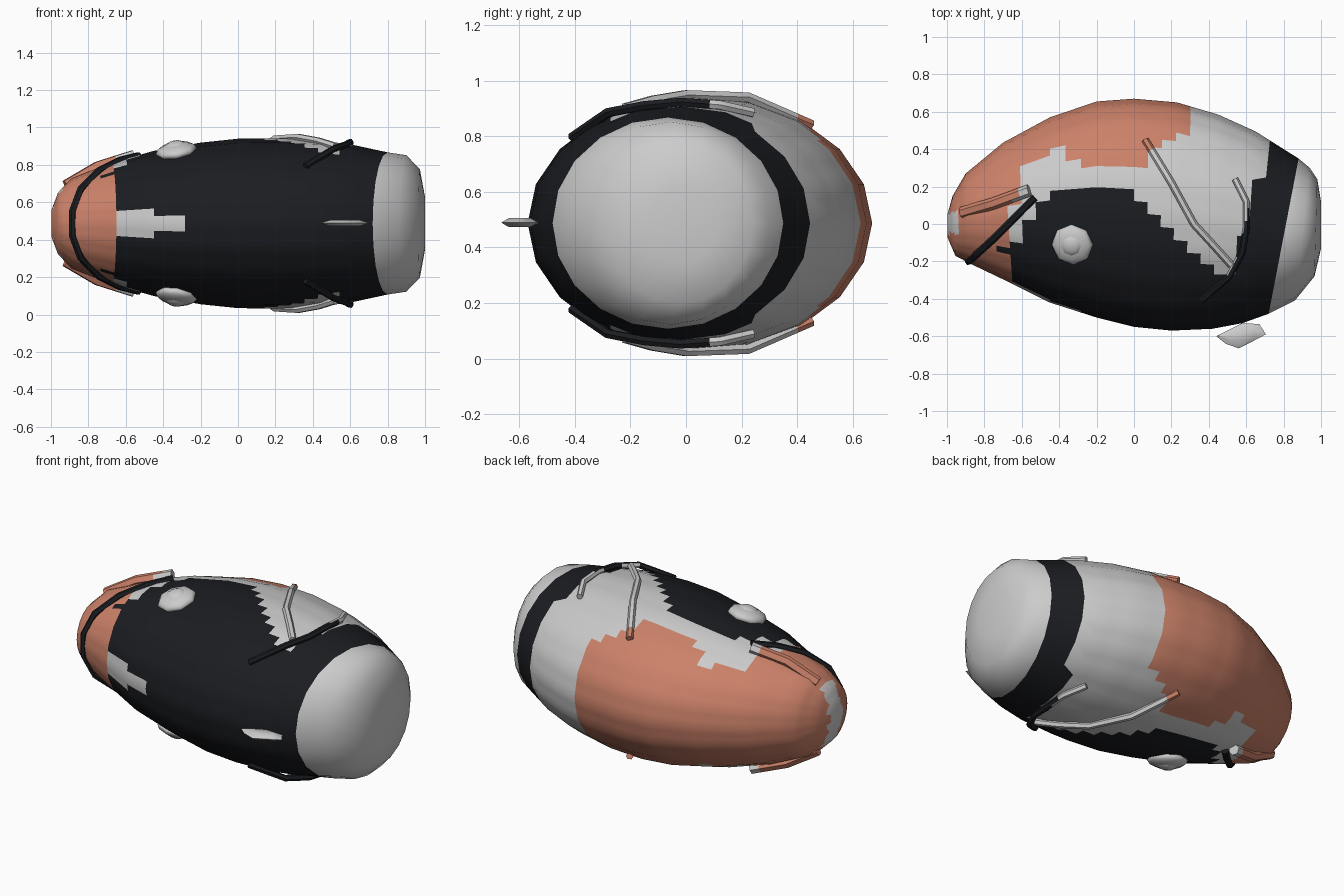
import bpy, bmesh, math
from mathutils import Vector

if "Cube" in bpy.data.objects:
    bpy.data.objects.remove(bpy.data.objects["Cube"])

ZC = 0.487
N = 20

def mat(name, c):
    m = bpy.data.materials.new(name)
    m.diffuse_color = (*c, 1)
    m.use_nodes = True
    m.node_tree.nodes["Principled BSDF"].inputs["Base Color"].default_value = m.diffuse_color
    return m

PALETTE = [mat("dark", (0.011, 0.012, 0.015)), mat("pale", (0.8, 0.8, 0.8)),
           mat("terracotta", (0.6, 0.22, 0.14))]

def lerp(x, pts):
    if x <= pts[0][0]:
        return pts[0][1]
    for (a, u), (b, v) in zip(pts, pts[1:]):
        if x <= b:
            return u + (v - u) * (x - a) / (b - a)
    return pts[-1][1]

# Boundaries of the painted patches, as y for a given x
PALE = [(-0.65, -0.12), (-0.55, 0.05), (-0.45, 0.16), (-0.3, 0.2), (0, 0.18), (0.2, -0.08),
        (0.45, -0.28), (0.53, -0.25), (0.62, 0.1), (0.68, 0.3), (0.76, 0.56)]
TERRA = [(-0.66, -0.12), (-0.62, 0.32), (-0.4, 0.4), (-0.25, 0.32), (0, 0.3),
         (0.1, 0.38), (0.28, 0.5), (0.36, 0.7)]

def colour(p):
    x, y, w = p.x, p.y, abs(p.z - ZC)
    if x < -0.93 and -0.05 < y < 0.06:
        return 1
    if y < 0.1 and x < -0.25 and w < 0.25:
        if x < -0.64:
            return 2
        if w < 0.06:
            return 1
    if y > lerp(x, TERRA):
        return 2
    return 1 if y > lerp(x, PALE) else 0

def paint(me):
    for m in PALETTE:
        me.materials.append(m)
    for f in me.polygons:
        f.material_index = colour(f.center)

def add(name, me, angle=50):
    ob = bpy.data.objects.new(name, me)
    bpy.context.collection.objects.link(ob)
    bpy.ops.object.select_all(action='DESELECT')
    ob.select_set(True)
    bpy.context.view_layer.objects.active = ob
    bpy.ops.object.shade_smooth_by_angle(angle=math.radians(angle))
    return ob

def loft(name, rings, painted, cuts):
    """Ring = back point (x, y), front point (x, y), half height."""
    bm = bmesh.new()
    loops = []
    for xb, yb, xf, yf, h in rings:
        c, d = Vector(((xb + xf) / 2, (yb + yf) / 2)), Vector(((xb - xf) / 2, (yb - yf) / 2))
        loop = []
        for i in range(N):
            a = math.tau * i / N
            q = c + d * math.cos(a)
            loop.append(bm.verts.new((q.x, q.y, ZC + h * math.sin(a))))
        loops.append(loop)
    for p, q in zip(loops, loops[1:]):
        for i in range(N):
            j = (i + 1) % N
            bm.faces.new((p[i], p[j], q[j], q[i]))
    bm.faces.new(loops[0])
    bm.faces.new(loops[-1])
    bmesh.ops.recalc_face_normals(bm, faces=bm.faces)
    if cuts:
        edges = [e for e in bm.edges if all(len(f.verts) == 4 for f in e.link_faces)]
        bmesh.ops.subdivide_edges(bm, edges=edges, cuts=cuts, use_grid_fill=True, smooth=0)
    me = bpy.data.meshes.new(name)
    bm.to_mesh(me)
    bm.free()
    if painted:
        paint(me)
    return add(name, me)

# Egg-shaped body and the end cap on its slanted rim
rim = (0.88, 0.35, 0.72, -0.48, 0.38)
loft("body", [(-0.998, 0.05, -0.998, -0.07, 0.07), (-0.97, 0.15, -0.955, -0.17, 0.165),
              (-0.9, 0.27, -0.88, -0.21, 0.24), (-0.7, 0.435, -0.65, -0.32, 0.325),
              (-0.45, 0.57, -0.45, -0.42, 0.388), (-0.2, 0.655, -0.2, -0.5, 0.432),
              (0, 0.67, 0, -0.55, 0.453), (0.23, 0.65, 0.2, -0.57, 0.455),
              (0.45, 0.585, 0.42, -0.56, 0.445), (0.65, 0.495, 0.58, -0.53, 0.42), rim], True, 2)
loft("end_cap", [rim, (0.94, 0.3, 0.86, -0.41, 0.365), (0.98, 0.24, 0.965, -0.28, 0.29),
                 (1.0, 0.12, 1.0, -0.13, 0.14)], False, 0)

# Ridges lying on the skin
def tube(name, pts, r, dark=False):
    path = []
    for a, b in zip(pts, pts[1:]):
        path += [Vector(a).lerp(Vector(b), k / 4) for k in range(4)]
    path.append(Vector(pts[-1]))
    cu = bpy.data.curves.new(name, 'CURVE')
    cu.dimensions = '3D'
    cu.bevel_depth, cu.bevel_resolution, cu.use_fill_caps = r, 1, True
    sp = cu.splines.new('POLY')
    sp.points.add(len(path) - 1)
    for s, p in zip(sp.points, path):
        s.co = (*p, 1)
    tmp = bpy.data.objects.new(name + "_path", cu)
    bpy.context.collection.objects.link(tmp)
    dg = bpy.context.evaluated_depsgraph_get()
    me = bpy.data.meshes.new_from_object(tmp.evaluated_get(dg))
    bpy.data.objects.remove(tmp)
    me.materials.clear()
    paint(me)
    if dark:
        for f in me.polygons:
            f.material_index = 0
    add(name, me)

def flip(pts):
    return [(x, y, 2 * ZC - z) for x, y, z in pts]

LONG = [(0.06, 0.45, 0.84), (0.2, 0.22, 0.94), (0.32, 0.0, 0.948), (0.43, -0.12, 0.928), (0.52, -0.22, 0.9)]
HOOK = [(0.54, 0.24, 0.885), (0.6, 0.12, 0.912), (0.6, -0.02, 0.922), (0.58, -0.15, 0.91),
        (0.51, -0.28, 0.885), (0.36, -0.41, 0.795)]
BROW = [(-0.92, 0.06, 0.69), (-0.75, 0.11, 0.79), (-0.56, 0.18, 0.85)]
FACE = [(-0.53, 0.14, 0.85), (-0.63, 0.04, 0.825), (-0.74, -0.07, 0.77), (-0.84, -0.16, 0.67), (-0.885, -0.2, 0.55)]
for side, f in (("top", lambda p: p), ("bottom", flip)):
    tube("long_ridge_" + side, f(LONG), 0.02)
    tube("hook_ridge_" + side, f(HOOK), 0.018)
    tube("brow_ridge_" + side, f(BROW), 0.032)
tube("face_ridge", FACE + flip(FACE)[::-1], 0.02, True)

# Button studs on both sides
for side, s in (("top", 1), ("bottom", -1)):
    for part, r, t, lift in (("stud", 0.112, 0.045, 0), ("stud_crown", 0.06, 0.03, 0.024)):
        bpy.ops.mesh.primitive_uv_sphere_add(segments=8, ring_count=6, radius=1,
                                             location=(-0.33 - lift * 0.15, -0.11 - lift * 0.2, ZC + s * (0.388 + lift)))
        ob = bpy.context.object
        ob.name = part + "_" + side
        ob.scale = (r, r, t)
        ob.rotation_euler = (s * 0.25, -s * 0.16, 0)
        bpy.ops.object.shade_smooth_by_angle(angle=math.radians(50))

# Thin lens-shaped fin on the front
OUT = [(0.44, -0.6), (0.49, -0.64), (0.56, -0.665), (0.62, -0.635), (0.705, -0.59),
       (0.67, -0.535), (0.58, -0.53), (0.5, -0.57)]
bm = bmesh.new()
mid = [bm.verts.new((x, y, ZC + 0.002)) for x, y in OUT]
for s in (1, -1):
    inner = [bm.verts.new((0.57 + (x - 0.57) * 0.6, -0.596 + (y + 0.596) * 0.6, ZC + 0.002 + s * 0.016)) for x, y in OUT]
    for i in range(8):
        j = (i + 1) % 8
        bm.faces.new((mid[i], mid[j], inner[j], inner[i]))
    bm.faces.new(inner)
bmesh.ops.recalc_face_normals(bm, faces=bm.faces)
me = bpy.data.meshes.new("front_fin")
bm.to_mesh(me)
bm.free()
add("front_fin", me)
